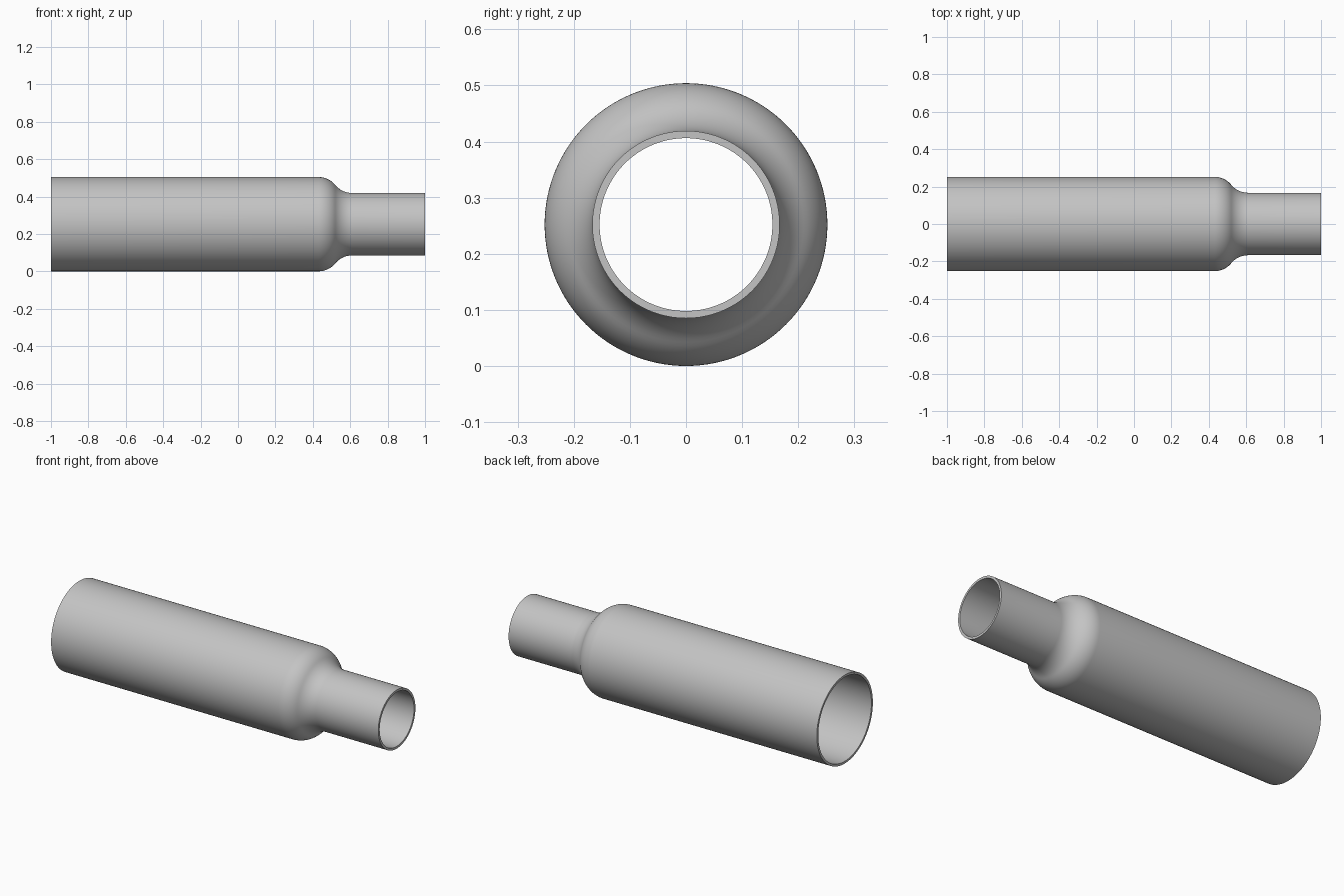
import bpy
import bmesh
from math import acos, atan, cos, pi, radians, sin
from mathutils import Matrix, Vector

default = bpy.data.objects.get("Cube")
if default:
    bpy.data.objects.remove(default, do_unlink=True)

BIG, SMALL, WALL = 0.252, 0.167, 0.013
NECK_START, NECK_END = 0.43, 0.61
SEGMENTS, ARC_STEPS = 128, 12

grey = bpy.data.materials.new("light grey metal")
grey.use_nodes = True
colour = (0.55, 0.55, 0.55, 1)
grey.diffuse_color = colour
grey.node_tree.nodes["Principled BSDF"].inputs["Base Color"].default_value = colour


def skin(offset):
    """Outline of the tube, moved inwards by offset: straight, S-shaped neck, straight."""
    run, drop = (NECK_END - NECK_START) / 2, (BIG - SMALL) / 2
    sweep = 2 * atan(drop / run)
    bend = run / sin(sweep)
    angles = [sweep * i / ARC_STEPS for i in range(ARC_STEPS + 1)]
    outer, inner = bend - offset, bend + offset
    points = [(-1, BIG - offset)]
    points += [(NECK_START + outer * sin(a), BIG - bend + outer * cos(a)) for a in angles]
    points += [(NECK_END - inner * sin(a), SMALL + bend - inner * cos(a))
               for a in reversed(angles[:-1])]
    points.append((1, SMALL - offset))
    return points


# Reducing tube: closed wall section revolved about the long axis
bm = bmesh.new()
section = skin(0) + skin(WALL)[::-1]
verts = [bm.verts.new((x, 0, r)) for x, r in section]
edges = [bm.edges.new((v, verts[i - 1])) for i, v in enumerate(verts)]
bmesh.ops.spin(bm, geom=verts + edges, cent=(0, 0, 0), axis=(1, 0, 0),
               angle=2 * pi, steps=SEGMENTS, use_merge=True)
bmesh.ops.remove_doubles(bm, verts=bm.verts, dist=0.0001)
bmesh.ops.recalc_face_normals(bm, faces=bm.faces)
bmesh.ops.translate(bm, verts=bm.verts, vec=(0, 0, BIG))

mesh = bpy.data.meshes.new("reducing_tube")
bm.to_mesh(mesh)
bm.free()
mesh.materials.append(grey)
tube = bpy.data.objects.new("reducing_tube", mesh)
bpy.context.collection.objects.link(tube)

# Smooth walls with crisp end rims
bpy.context.view_layer.objects.active = tube
tube.select_set(True)
bpy.ops.object.shade_smooth_by_angle(angle=radians(30))
